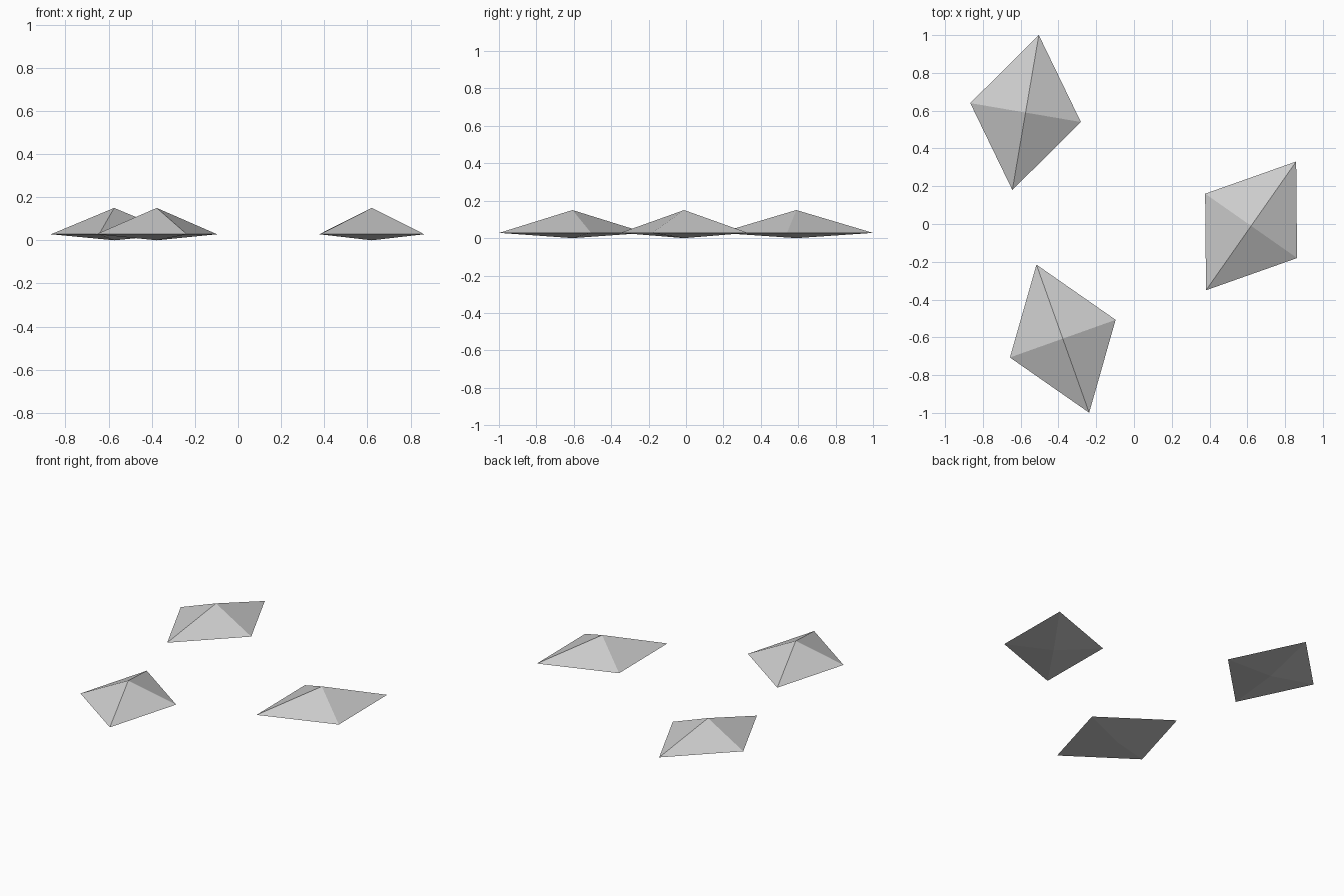
import bpy
import math

if "Cube" in bpy.data.objects:
    bpy.data.objects.remove(bpy.data.objects["Cube"])

LONG, SHORT = 0.416, 0.297      # half diagonals of the rhombic rim
RIM_Z, TOP_Z = 0.028, 0.15      # rim and peak heights, lower point at 0

grey = bpy.data.materials.new("light_grey")
grey.diffuse_color = (0.6, 0.6, 0.6, 1)
grey.use_nodes = True
grey.node_tree.nodes["Principled BSDF"].inputs["Base Color"].default_value = grey.diffuse_color


def crystal(name, x, y, angle):
    """Rhombic double pyramid: tall peak above the rim, shallow point below."""
    verts = [(LONG, 0, RIM_Z), (0, SHORT, RIM_Z), (-LONG, 0, RIM_Z),
             (0, -SHORT, RIM_Z), (0, 0, TOP_Z), (0, 0, 0)]
    faces = []
    for i in range(4):
        j = (i + 1) % 4
        faces += [(i, j, 4), (j, i, 5)]
    mesh = bpy.data.meshes.new(name)
    mesh.from_pydata(verts, [], faces)
    mesh.materials.append(grey)
    obj = bpy.data.objects.new(name, mesh)
    obj.location = (x, y, 0)
    obj.rotation_euler.z = math.radians(angle)
    bpy.context.collection.objects.link(obj)


# Three separate flat crystals, each turned differently
crystal("back_crystal", -0.574, 0.59, 80.3)
crystal("right_crystal", 0.62, -0.01, 55)
crystal("front_crystal", -0.377, -0.607, 109.6)
